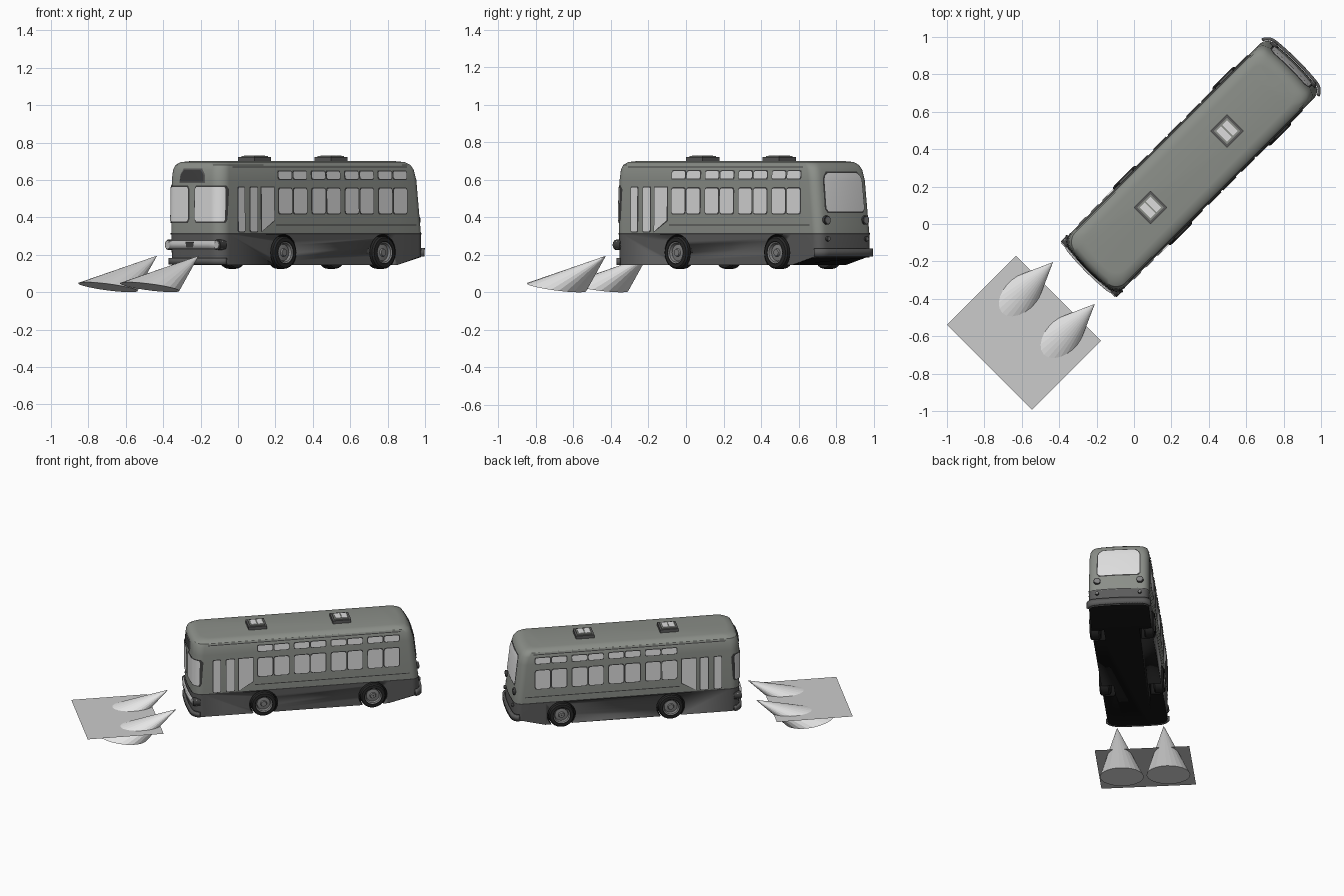
import bpy, bmesh, math
from mathutils import Vector

if "Cube" in bpy.data.objects:
    bpy.data.objects.remove(bpy.data.objects["Cube"])

# Local frame: X runs front to rear of the bus, Y across; every object is turned 45 degrees.
def material(name, r, g, b):
    m = bpy.data.materials.new(name)
    m.diffuse_color = (r, g, b, 1)
    m.use_nodes = True
    m.node_tree.nodes["Principled BSDF"].inputs["Base Color"].default_value = m.diffuse_color
    return m

BLACK = material("underside black", .008, .008, .008)
LOWER = material("lower body dark grey", .105, .105, .105)
UPPER = material("upper body grey", .26, .275, .25)
GLASS = material("window light grey", .72, .72, .72)
TRIM = material("trim charcoal", .05, .05, .05)
TYRE = material("tyre black", .02, .02, .02)
RIM = material("rim grey", .22, .22, .22)
CHROME = material("chrome grey", .5, .5, .5)
BEAM = material("beam white", .8, .8, .8)
PAD = material("ground pad grey", .6, .6, .6)

def make(name, verts, faces, mats, rule=None, out=None, smooth=True, solid=0):
    bm = bmesh.new()
    vs = [bm.verts.new(v) for v in verts]
    for f in faces:
        bm.faces.new([vs[i] for i in f])
    if out is None:
        bmesh.ops.recalc_face_normals(bm, faces=bm.faces)
    bm.normal_update()
    for f in bm.faces:
        if out is not None and f.normal.dot(Vector(out)) < 0:
            f.normal_flip()
        f.smooth = smooth
        if rule:
            f.material_index = rule(f)
    me = bpy.data.meshes.new(name)
    bm.to_mesh(me)
    bm.free()
    for m in mats:
        me.materials.append(m)
    if smooth:
        me.set_sharp_from_angle(angle=math.radians(32))
    ob = bpy.data.objects.new(name, me)
    bpy.context.collection.objects.link(ob)
    ob.rotation_euler.z = math.pi / 4
    if solid:
        mod = ob.modifiers.new("thickness", 'SOLIDIFY')
        mod.thickness, mod.offset = solid, 0
    return ob

# Body section by height: z, front, rear, half width
LEVELS = [(.145, -.328, 1.205, .203), (.31, -.332, 1.203, .205), (.36, -.332, 1.197, .205),
          (.60, -.33, 1.17, .203), (.655, -.325, 1.155, .198), (.68, -.315, 1.138, .19),
          (.695, -.295, 1.115, .172), (.70, -.26, 1.08, .14)]

def section(z):
    for a, b in zip(LEVELS, LEVELS[1:]):
        if z <= b[0]:
            t = (z - a[0]) / (b[0] - a[0])
            return [a[i] + t * (b[i] - a[i]) for i in (1, 2, 3)]
    return LEVELS[-1][1:]

def end_x(y, z, front, off=0):
    u0, u1, w = section(z)
    w += off
    r = (.06 if front else .045) + off
    d = min(r, max(0, abs(y) - (w - r)))
    drop = r - math.sqrt(max(0, r * r - d * d))
    bulge = .015 * (1 - min(1, (y / w) ** 2))
    return u0 - off - bulge + drop if front else u1 + off + bulge - drop

def ring(z, off=0):
    w = section(z)[2] + off
    ys = [w * math.sin(math.pi / 2 * i / 14) for i in range(-14, 15)]
    return ([(end_x(y, z, True, off), y, z) for y in ys] + [(1.0, w, z)] +
            [(end_x(y, z, False, off), y, z) for y in reversed(ys)] + [(1.0, -w, z)])

def loft(rings):
    n = len(rings[0])
    faces = [(k * n + i, k * n + (i + 1) % n, (k + 1) * n + (i + 1) % n, (k + 1) * n + i)
             for k in range(len(rings) - 1) for i in range(n)]
    return [p for r in rings for p in r], faces

# Main body shell, with the rear underside raised
rings = [ring(l[0]) for l in LEVELS]
rings[0] = [(x, y, z + .042 * min(1, max(0, (x - 1) / .15))) for x, y, z in rings[0]]
verts, faces = loft(rings)
n = len(rings[0])
# caps are built as strips between the two sides
for base in (0, (len(rings) - 1) * n):
    loop = [base + i for i in range(n)]
    faces.append(loop[:29] + [loop[29], loop[-1]])
    faces.append(loop[29:])

def body_rule(f):
    if f.normal.z < -.5:
        return 0
    return 1 if f.calc_center_median().z < .31 else 2
body = make("bus_body", verts, faces, [BLACK, LOWER, UPPER], body_rule)

def cylinder(name, c, r, length, axis, mat, seg=28):
    vs = []
    for e in (-length / 2, length / 2):
        for i in range(seg):
            a = 2 * math.pi * i / seg
            p, q = r * math.cos(a), r * math.sin(a)
            d = (e, p, q) if axis == 'X' else (p, e, q)
            vs.append([c[k] + d[k] for k in range(3)])
    fs = [(i, (i + 1) % seg, seg + (i + 1) % seg, seg + i) for i in range(seg)]
    fs += [list(range(seg)), list(range(seg, 2 * seg))]
    return make(name, vs, fs, [mat])

# Wheels as turned profiles (radius, distance from centre line) and their arches
PROFILE = [(.001, .212), (.018, .212), (.022, .203), (.044, .2), (.05, .214), (.057, .217),
           (.06, .22), (.079, .219), (.087, .21), (.087, .158), (.08, .148), (.001, .148)]
for where, u in (("front", .14), ("rear", .89)):
    for side, s in (("left", 1), ("right", -1)):
        rs = [[(u + r * math.cos(a), s * y, .212 + r * math.sin(a))
               for a in [2 * math.pi * i / 32 for i in range(32)]] for r, y in PROFILE]
        def wheel_rule(f, u=u):
            c = f.calc_center_median()
            return 0 if math.hypot(c.x - u, c.z - .212) < .055 and abs(c.y) > .19 else 1
        make(f"{where}_wheel_{side}", *loft(rs), [RIM, TYRE], wheel_rule)
        cut = cylinder(f"arch_cutter_{where}_{side}", (u, s * .19, .212), .097, .14, 'Y', BLACK)
        cut.hide_render = True
        cut.hide_viewport = True
        cut.display_type = 'WIRE'
        mod = body.modifiers.new("arch", 'BOOLEAN')
        mod.operation, mod.solver, mod.object = 'DIFFERENCE', 'EXACT', cut

# Side glazing: flat plates on dark frames
def rounded(u0, u1, z0, z1, r):
    return [(cx + r * math.cos(math.radians(a + k)), cz + r * math.sin(math.radians(a + k)))
            for cx, cz, a in ((u1 - r, z1 - r, 0), (u0 + r, z1 - r, 90),
                              (u0 + r, z0 + r, 180), (u1 - r, z0 + r, 270)) for k in (0, 45, 90)]

def side_plates(name, shapes, mat, off):
    for side, s in (("left", 1), ("right", -1)):
        vs, fs = [], []
        for sh in shapes:
            fs.append(range(len(vs), len(vs) + len(sh)))
            vs += [(u, s * (section(z)[2] + off), z) for u, z in sh]
        make(f"{name}_{side}", vs, fs, [mat], out=(0, s, 0), smooth=False)

def panes(m):
    out = []
    for k in range(4):
        for j in (0, .113):
            u = .1 + k * .252 + j
            out.append(rounded(u - m, u + .1 + m, .42 - m, .555 + m, .014))
            out.append(rounded(u - m, u + .1 + m, .606 - m, .646 + m, .01))
    for a, b in ((-.205, -.158), (-.115, -.062)):
        out.append(rounded(a - m, b + m, .325 - m, .56 + m, .008))
    out.append([(-.03 - m, .325 - m), (.065 + m, .385 - m), (.065 + m, .56 + m), (-.03 - m, .56 + m)])
    return out
side_plates("side_window_frame", panes(.0055), TRIM, .003)
side_plates("side_window_glass", panes(0), GLASS, .006)
side_plates("side_trim_line", [[(.08, .357), (1.14, .357), (1.14, .363), (.08, .363)],
                               [(-.24, .666), (1.08, .666), (1.08, .672), (-.24, .672)]], TRIM, .004)
v, f = loft([ring(.309, .003), ring(.317, .003)])
make("belt_line", v, f, [TRIM])

# Plates following the curved front and rear: rows of (z, y from, y to)
def end_plate(name, rows, mat, front, off, solid=0, cols=28):
    vs = []
    for z, a, b in rows:
        w = section(z)[2] + off
        ta, tb = [math.asin(max(-1, min(1, y / w))) for y in (a, b)]
        for i in range(cols + 1):
            y = w * math.sin(ta + (tb - ta) * i / cols)
            vs.append((end_x(y, z, front, off), y, z))
    c = cols + 1
    fs = [(k * c + i, k * c + i + 1, (k + 1) * c + i + 1, (k + 1) * c + i)
          for k in range(len(rows) - 1) for i in range(cols)]
    make(name, vs, fs, [mat], out=(-1 if front else 1, 0, 0), solid=solid)

for side, s in (("left", 1), ("right", -1)):
    for part, m, mat, off in (("frame", .007, TRIM, .003), ("glass", 0, GLASS, .006)):
        rows = [(z, s * (.025 + i - m), s * (.204 - i / 4 + m / 3)) for z, i in
                ((.378 - m, .012), (.39, 0), (.55, 0), (.563 + m, .012))]
        end_plate(f"windscreen_{part}_{side}", rows, mat, True, off)
for part, m, mat, off in (("frame", .008, TRIM, .003), ("glass", 0, GLASS, .006)):
    rows = [(z, -h - m, h + m) for z, h in
            ((.43 - m, .125), (.445, .142), (.6, .14), (.622, .13), (.637 + m, .108))]
    end_plate(f"rear_window_{part}", rows, mat, False, off)
end_plate("sign_frame", [(.585, -.098, .098), (.63, -.092, .092), (.66, -.07, .07)], LOWER, True, .004)
end_plate("sign_panel", [(.592, -.09, .09), (.63, -.084, .084), (.652, -.064, .064)], TRIM, True, .007)

# Front light bar, bumpers and grille badge plate
end_plate("front_light_bar", [(.23, -.2, .2), (.275, -.2, .2)], CHROME, True, .01, .014)
end_plate("grille_plate", [(.238, -.025, .025), (.267, -.032, .032)], TRIM, True, .02)
end_plate("front_bumper", [(.147, -.208, .208), (.182, -.208, .208)], LOWER, True, .01, .016)
end_plate("rear_bumper", [(.19, -.212, .212), (.235, -.212, .212)], LOWER, False, .012, .016)

# Lamps
for side, s in (("left", 1), ("right", -1)):
    cylinder(f"headlight_ring_{side}", (-.318, s * .182, .253), .028, .05, 'X', TRIM)
    cylinder(f"headlight_{side}", (-.32, s * .182, .253), .021, .056, 'X', CHROME)
    for part, z, r in (("tail_light", .385, .024), ("marker_light", .285, .013)):
        x = end_x(.145, z, False)
        cylinder(f"{part}_ring_{side}", (x, s * .145, z), r, .022, 'X', TRIM)
        cylinder(f"{part}_{side}", (x, s * .145, z), r * .78, .028, 'X', RIM)

# Roof hatches with two light panels each
def box(name, x0, x1, y0, y1, z0, z1, mat):
    v, f = loft([[(x0, y0, z), (x1, y0, z), (x1, y1, z), (x0, y1, z)] for z in (z0, z1)])
    make(name, v, f + [(0, 1, 2, 3), (4, 5, 6, 7)], [mat], smooth=False)
for name, u in (("front", .125), ("rear", .703)):
    box(f"{name}_roof_hatch", u - .063, u + .063, -.063, .063, .69, .722, LOWER)
    box(f"{name}_hatch_rim", u - .05, u + .05, -.05, .05, .715, .727, UPPER)
    for i, a in enumerate((-.04, .004)):
        box(f"{name}_hatch_pane_{i}", u + a, u + a + .036, -.04, .04, .72, .731, GLASS)

# Headlight beams: slanted cones reaching the ground, and the flat pad they cross
for side, y in (("left", .162), ("right", -.154)):
    vs = [(-.45, y, .198)]
    for i in range(24):
        a = 2 * math.pi * i / 24
        vs.append((-.822 + .17 * math.cos(a), y + .148 * math.sin(a), .03 - .027 * math.cos(a)))
    fs = [(0, 1 + i, 1 + (i + 1) % 24) for i in range(24)] + [range(1, 25)]
    vs = [(p[0], p[1], p[2] - .003) for p in vs]
    make(f"light_beam_{side}", vs, fs, [BEAM], smooth=False)
make("ground_pad", [(-1.087, -.316, .095), (-.566, -.316, .095), (-.566, .326, .095), (-1.087, .326, .095)],
     [(0, 1, 2, 3)], [PAD], out=(0, 0, 1), smooth=False)
